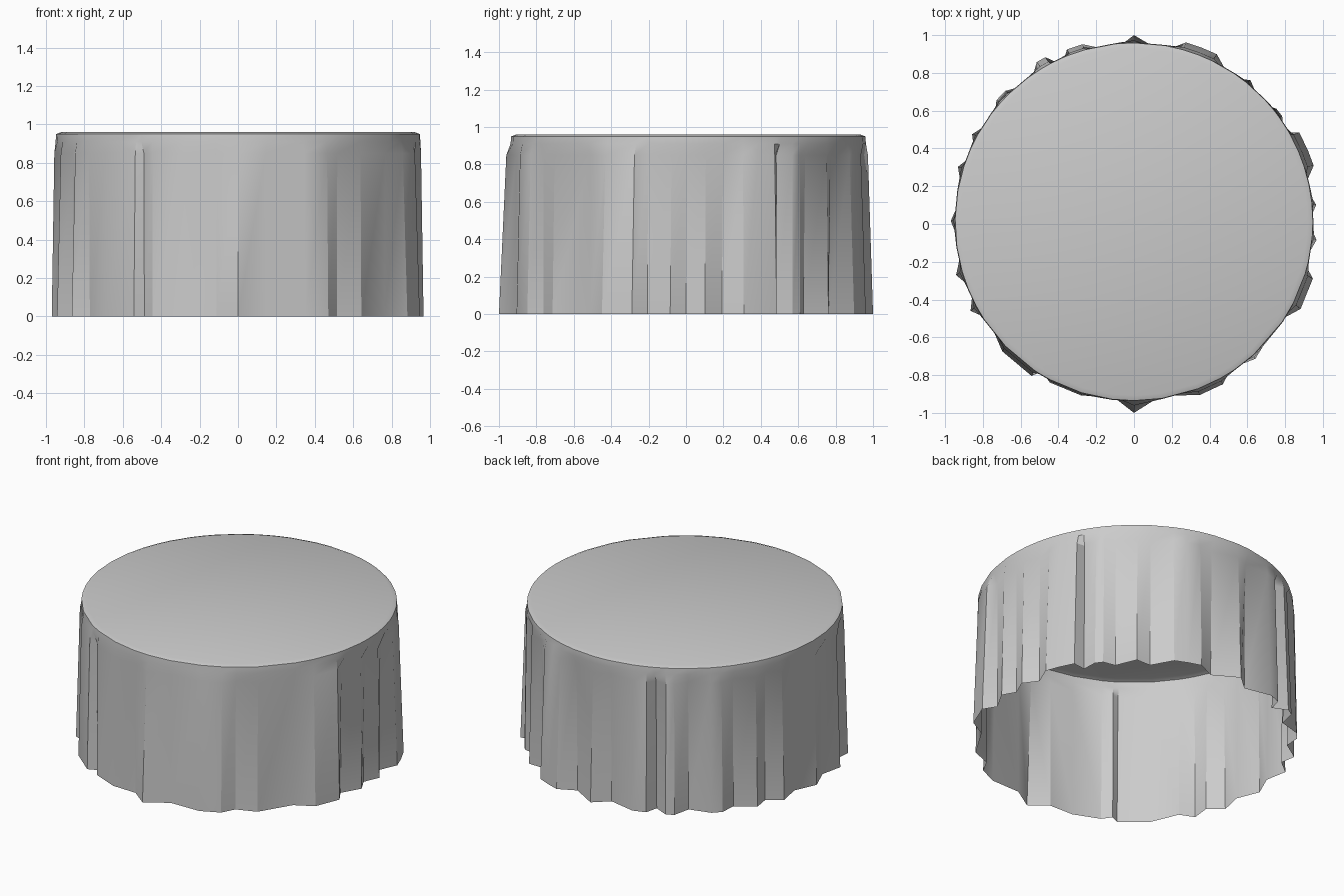
import bpy
import bmesh
from math import cos, sin, radians

default_cube = bpy.data.objects.get("Cube")
if default_cube:
    bpy.data.objects.remove(default_cube, do_unlink=True)


def make_material(name, colour):
    material = bpy.data.materials.new(name)
    material.use_nodes = True
    material.diffuse_color = colour
    material.node_tree.nodes["Principled BSDF"].inputs["Base Color"].default_value = colour
    return material


# Ribs around the skirt: crest angles and crest radius, then the groove angle after them
RIBS = [
    ((6,), .97, 12), ((18, 23, 29), 1.0, 31), ((36, 39), .97, 43),
    ((51,), .98, 56), ((64, 69, 74), 1.0, 80), ((90,), 1.0, 96),
    ((106, 111), .99, 114), ((118, 121), 1.0, 126), ((134, 138), .98, 143),
    ((151,), .98, 156), ((162,), .98, 170), ((179,), .97, 188),
    ((196,), .98, 202), ((208,), .98, 213), ((224, 236), .97, 238),
    ((242, 253), .95, 263), ((270,), 1.0, 279), ((291, 299), .97, 304),
    ((312,), .96, 326), ((333, 343), .99, 347), ((355,), .97, 360),
]
GROOVE_RADIUS = 0.92
RIM_RADIUS = 0.95
RIM_SHIFT = 0.012

# Flatten the ribs into columns of (angle, foot radius, shoulder radius)
columns = []
for crests, radius, groove in RIBS:
    for angle in crests:
        columns.append((radians(angle), radius, (radius + 2 * RIM_RADIUS) / 3))
    columns.append((radians(groove), GROOVE_RADIUS, GROOVE_RADIUS + 0.005))


def add_ring(bm, z, radius_of, shift):
    ring = []
    for column in columns:
        angle, radius = column[0], radius_of(column)
        ring.append(bm.verts.new((radius * cos(angle), radius * sin(angle) + shift, z)))
    return ring


# Thin, open-bottomed cap: ribbed skirt, small shoulder, rounded rim, flat lid
bm = bmesh.new()
rings = [
    add_ring(bm, 0.0, lambda c: c[1], 0.0),
    add_ring(bm, 0.85, lambda c: c[2], RIM_SHIFT / 2),
    add_ring(bm, 0.91, lambda c: RIM_RADIUS, RIM_SHIFT),
    add_ring(bm, 0.95, lambda c: RIM_RADIUS - 0.003, RIM_SHIFT),
    add_ring(bm, 0.96, lambda c: RIM_RADIUS - 0.03, RIM_SHIFT),
]
count = len(columns)
for lower, upper in zip(rings, rings[1:]):
    for i in range(count):
        j = (i + 1) % count
        bm.faces.new((lower[i], lower[j], upper[j], upper[i]))
bm.faces.new(rings[-1])

mesh = bpy.data.meshes.new("ribbed_cap")
bm.to_mesh(mesh)
bm.free()
mesh.materials.append(make_material("light grey plastic", (0.6, 0.6, 0.6, 1.0)))
cap = bpy.data.objects.new("ribbed_cap", mesh)
bpy.context.collection.objects.link(cap)

# Smooth the gentle bends and keep the rib creases sharp
bpy.ops.object.select_all(action="DESELECT")
cap.select_set(True)
bpy.context.view_layer.objects.active = cap
bpy.ops.object.shade_smooth_by_angle(angle=radians(28))
